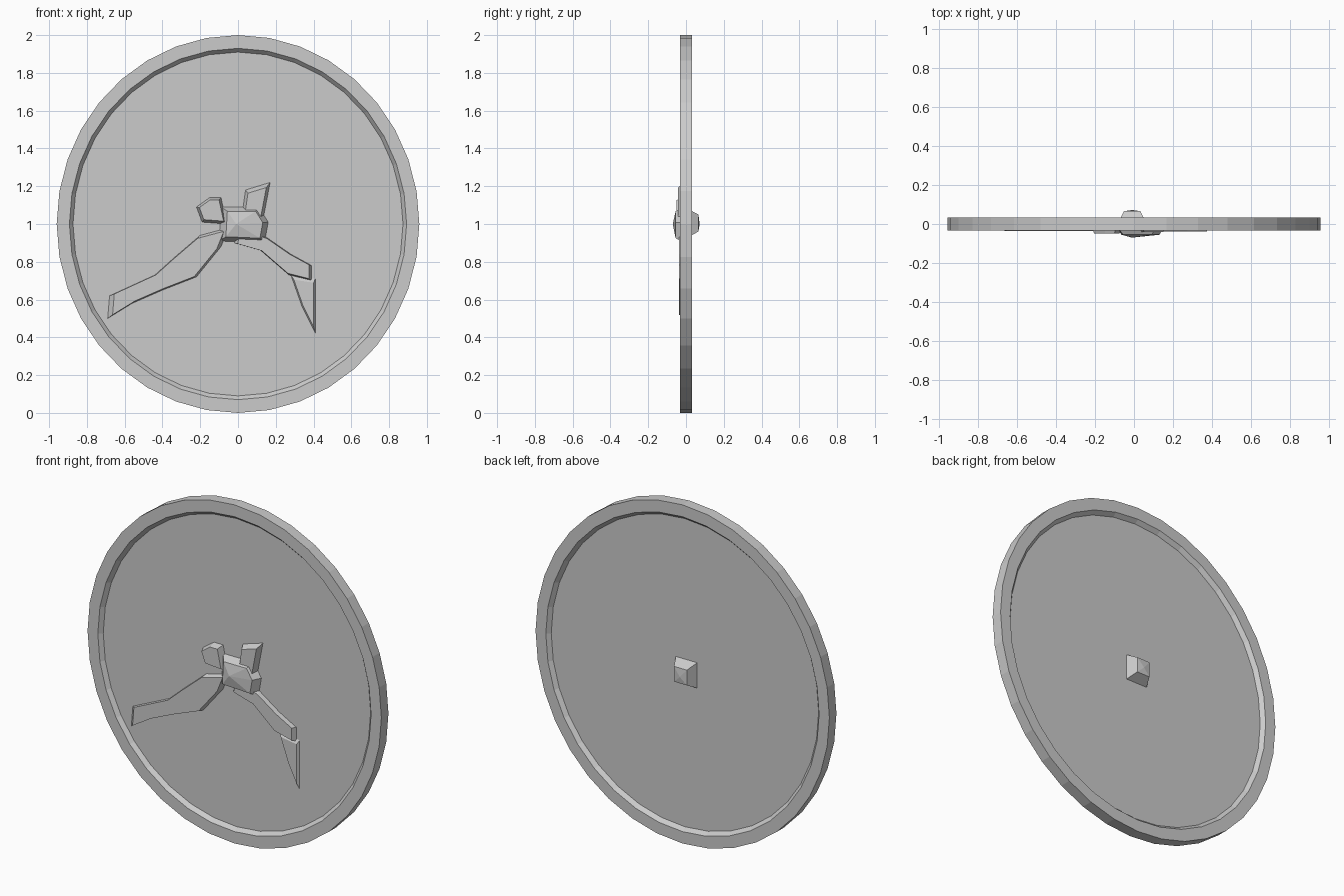
import bpy, bmesh, math

if "Cube" in bpy.data.objects:
    bpy.data.objects.remove(bpy.data.objects["Cube"])

CX, CZ = 0.0, 1.0
RX, RZ = 0.96, 1.0
SEG = 36
FACE = 0.01


def finish(bm, name):
    bmesh.ops.recalc_face_normals(bm, faces=bm.faces[:])
    mesh = bpy.data.meshes.new(name)
    bm.to_mesh(mesh)
    bm.free()
    ob = bpy.data.objects.new(name, mesh)
    bpy.context.collection.objects.link(ob)
    return ob


def ellipse_ring(bm, scale, y):
    ring = []
    for i in range(SEG):
        a = 2 * math.pi * i / SEG
        ring.append(bm.verts.new((RX * scale * math.cos(a), y,
                                  CZ + RZ * scale * math.sin(a))))
    return ring


def bridge(bm, a, b):
    n = len(a)
    for i in range(n):
        j = (i + 1) % n
        bm.faces.new((a[i], a[j], b[j], b[i]))


def raised(name, outline, base_y, top_y, inset, ridge=None):
    """Flat plate in the xz plane with sides tapering towards its top."""
    bm = bmesh.new()
    mx = sum(p[0] for p in outline) / len(outline)
    mz = sum(p[1] for p in outline) / len(outline)
    base = [bm.verts.new((x, base_y, z)) for x, z in outline]
    top = [bm.verts.new((mx + (x - mx) * inset, top_y, mz + (z - mz) * inset))
           for x, z in outline]
    bridge(bm, base, top)
    bm.faces.new(base)
    if ridge:
        tip = bm.verts.new(ridge)
        for i in range(len(top)):
            bm.faces.new((top[i], top[(i + 1) % len(top)], tip))
    else:
        bm.faces.new(top)
    return finish(bm, name)


# Round rim with bevelled inner lip on both sides, and the recessed dial
bm = bmesh.new()
profile = [(0.91, -FACE), (0.93, -0.033), (1.0, -0.033),
           (1.0, 0.033), (0.93, 0.033), (0.91, FACE)]
rings = [ellipse_ring(bm, s, y) for s, y in profile]
for a, b in zip(rings, rings[1:]):
    bridge(bm, a, b)
bm.faces.new(rings[0])
bm.faces.new(rings[-1])
finish(bm, "rim_and_dial")

# Long hand pointing to the lower left
raised("long_hand", [(-0.05, 0.98), (-0.09, 0.88), (-0.22, 0.72), (-0.40, 0.65),
                     (-0.56, 0.58), (-0.69, 0.50), (-0.68, 0.62),
                     (-0.44, 0.73), (-0.34, 0.82), (-0.20, 0.94)],
       -FACE, -0.036, 0.92)

# Short hand pointing to the lower right
raised("short_hand", [(0.0, 0.98), (-0.02, 0.90), (0.12, 0.86), (0.27, 0.73),
                      (0.39, 0.70), (0.39, 0.78), (0.28, 0.84), (0.15, 0.93)],
       -FACE, -0.038, 0.92)

# Thin pointer running down from the short hand
raised("thin_pointer", [(0.28, 0.73), (0.34, 0.56), (0.41, 0.42), (0.41, 0.71)],
       -FACE, -0.024, 0.8)

# Counterweight tails of the hands
raised("long_hand_tail", [(0.02, 1.04), (0.13, 1.01), (0.17, 1.22), (0.04, 1.18)],
       -FACE, -0.042, 0.75)
raised("short_hand_tail", [(-0.22, 1.09), (-0.19, 1.01), (-0.06, 1.0),
                           (-0.09, 1.14), (-0.15, 1.14)],
       -FACE, -0.050, 0.8)

# Faceted centre hub on the front
raised("front_hub", [(-0.10, 0.91), (0.14, 0.90), (0.16, 1.01),
                     (0.11, 1.09), (-0.09, 1.09)],
       -FACE, -0.055, 0.75, ridge=(-0.01, -0.07, 1.0))

# Faceted spindle nut on the back
raised("back_knob", [(-0.08, 0.93), (0.06, 0.93), (0.06, 1.08), (-0.08, 1.08)],
       FACE, 0.066, 0.6, ridge=(-0.01, 0.072, 1.0))
